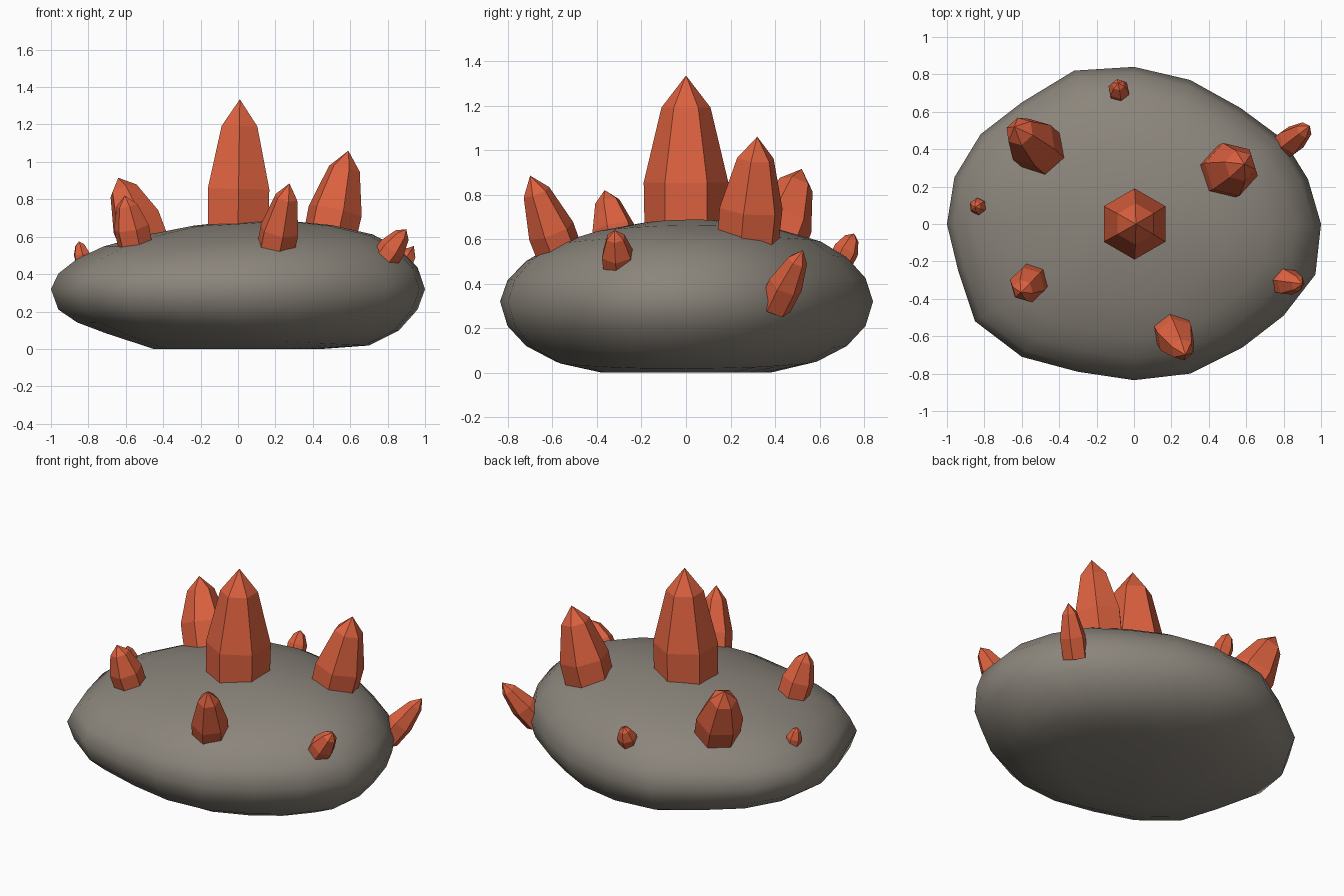
import bpy, bmesh
from math import cos, sin, pi
from mathutils import Vector

cube = bpy.data.objects.get("Cube")
if cube:
    bpy.data.objects.remove(cube, do_unlink=True)


def material(name, rgb):
    mat = bpy.data.materials.new(name)
    mat.use_nodes = True
    mat.diffuse_color = (*rgb, 1)
    bsdf = mat.node_tree.nodes["Principled BSDF"]
    bsdf.inputs["Base Color"].default_value = (*rgb, 1)
    bsdf.inputs["Roughness"].default_value = 0.8
    return mat


stone = material("warm grey stone", (0.26, 0.235, 0.2))
crystal_red = material("orange red crystal", (0.72, 0.12, 0.05))


def loft(name, rings, bottom, top, mat, smooth):
    """Skin closed rings from bottom to top and close both ends with a fan."""
    bm = bmesh.new()
    loops = [[bm.verts.new(p) for p in ring] for ring in rings]
    low, high = bm.verts.new(bottom), bm.verts.new(top)
    n = len(loops[0])
    for i in range(n):
        j = (i + 1) % n
        for a, b in zip(loops, loops[1:]):
            bm.faces.new((a[i], a[j], b[j], b[i]))
        bm.faces.new((low, loops[0][j], loops[0][i]))
        bm.faces.new((high, loops[-1][i], loops[-1][j]))
    bmesh.ops.recalc_face_normals(bm, faces=bm.faces)
    for face in bm.faces:
        face.smooth = smooth
    mesh = bpy.data.meshes.new(name)
    bm.to_mesh(mesh)
    bm.free()
    mesh.materials.append(mat)
    obj = bpy.data.objects.new(name, mesh)
    bpy.context.collection.objects.link(obj)
    return obj


# Boulder: an irregular outline scaled along a flattened profile
outline = [(1, 0), (.93, .24), (.8, .45), (.57, .62), (.3, .77),
           (0, .84), (-.32, .82), (-.6, .65), (-.82, .48), (-.96, .25),
           (-1, 0), (-.94, -.25), (-.85, -.52), (-.6, -.71), (-.3, -.79),
           (0, -.835), (.3, -.8), (.58, -.66), (.8, -.49), (.97, -.27)]
profile = [(.45, 0), (.7, .05), (.86, .12), (.96, .21), (1, .32), (.96, .42),
           (.86, .51), (.72, .58), (.5, .635), (.25, .672)]


def boulder_point(x, y, scale, z):
    x, y = x * scale, y * scale
    if z > .32:       # crown leans up toward the left and back
        z += (.057 * x + .02 * y) * (z - .32) / .33
    elif z > 0:       # underside is undercut on the right
        z -= .045 * x * max(0, .21 - z) / .16
    return x, y, z


loft("boulder", [[boulder_point(x, y, s, z) for x, y in outline] for s, z in profile],
     (0, 0, 0), (0, 0, .685), stone, True)


# Crystals: six-sided shafts with a shoulder and a point
def crystal(name, base, tip, radius, turn=0.0):
    base, tip = Vector(base), Vector(tip)
    axis = tip - base
    rot = Vector((0, 0, 1)).rotation_difference(axis)
    rings = []
    for along, width in ((-.15, .97), (.3, 1), (.79, .58)):
        rings.append([base + axis * along + rot @ Vector(
            (cos(pi / 6 + turn + k * pi / 3), sin(pi / 6 + turn + k * pi / 3), 0))
            * radius * width for k in range(6)])
    loft(name, rings, base - axis * .15, tip, crystal_red, False)


crystal("centre_crystal", (0, 0, .65), (.01, 0, 1.335), .19)
crystal("left_crystal", (.49, .28, .6), (.59, .32, 1.06), .148, .3)
crystal("back_right_crystal", (-.505, .4, .58), (-.64, .52, .915), .138, .2)
crystal("front_crystal", (.2, -.565, .53), (.275, -.7, .885), .108, .2)
crystal("front_right_crystal", (-.555, -.31, .58), (-.605, -.365, .82), .098, .25)
crystal("front_left_crystal", (.79, -.305, .49), (.9, -.32, .64), .075, .4)
crystal("back_left_crystal", (.8, .415, .33), (.94, .525, .55), .078, .1)
crystal("back_crystal", (-.08, .705, .52), (-.085, .755, .625), .058, .2)
crystal("right_crystal", (-.83, .095, .48), (-.85, .09, .575), .046, .1)
